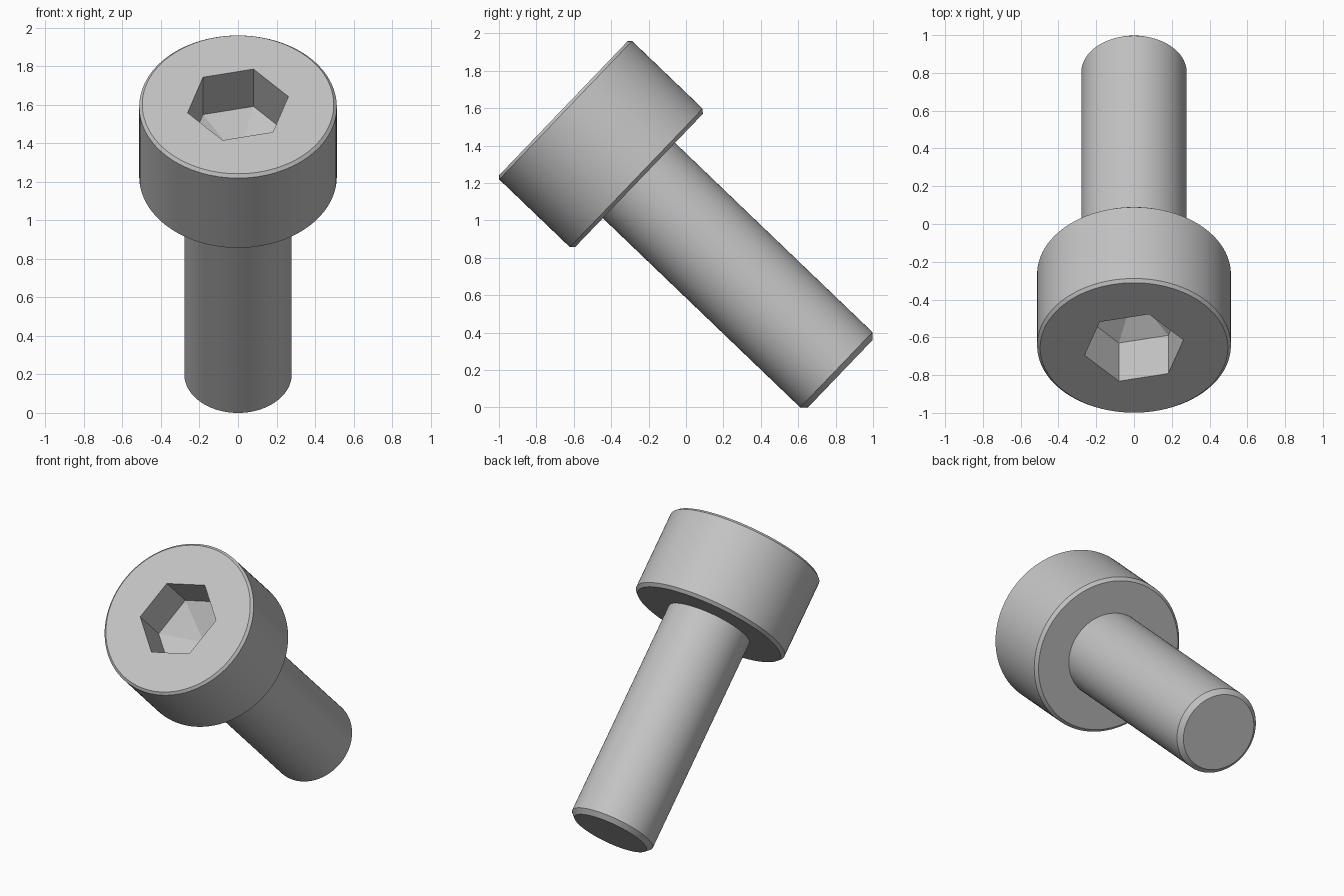
import bpy
import bmesh
from math import cos, sin, pi, radians
from mathutils import Vector

if "Cube" in bpy.data.objects:
    bpy.data.objects.remove(bpy.data.objects["Cube"], do_unlink=True)

SEGMENTS = 96
HEAD_R, HEAD_H = 0.513, 0.559
SHAFT_R, LENGTH = 0.279, 2.051
SOCKET_R, SOCKET_DEPTH, SOCKET_TIP = 0.268, 0.28, 0.395
SOCKET_TURN = radians(12.6)

steel = bpy.data.materials.new("steel grey")
steel.use_nodes = True
steel.diffuse_color = (0.55, 0.55, 0.55, 1)
steel.node_tree.nodes["Principled BSDF"].inputs["Base Color"].default_value = (0.55, 0.55, 0.55, 1)


def ring(bm, radius, z, count=SEGMENTS, turn=0.0):
    """Closed loop of vertices around the screw axis."""
    angles = [turn + 2 * pi * i / count for i in range(count)]
    return [bm.verts.new((radius * cos(a), radius * sin(a), z)) for a in angles]


def skin(bm, rings):
    """Join successive rings with quads."""
    for a, b in zip(rings, rings[1:]):
        n = len(a)
        for i in range(n):
            j = (i + 1) % n
            bm.faces.new((a[i], a[j], b[j], b[i]))


def loop_edges(bm, verts):
    return [bm.edges.get((verts[i - 1], verts[i])) for i in range(len(verts))]


def finish(bm, name):
    """Turn the mesh into a tilted object, its top centre at the origin."""
    bmesh.ops.recalc_face_normals(bm, faces=bm.faces)
    # The chamfer beside the outer wall must face away from the axis
    bm.faces.ensure_lookup_table()
    outer = max(bm.faces, key=lambda f: f.calc_center_median().xy.length)
    if outer.normal.xy.dot(outer.calc_center_median().xy) < 0:
        bmesh.ops.reverse_faces(bm, faces=bm.faces)
    mesh = bpy.data.meshes.new(name)
    bm.to_mesh(mesh)
    bm.free()
    mesh.materials.append(steel)
    mesh.shade_smooth()
    mesh.set_sharp_from_angle(angle=radians(18))
    obj = bpy.data.objects.new(name, mesh)
    obj.rotation_euler.x = radians(46.2)
    obj.location = Vector((0, -0.655, 1.6))
    bpy.context.collection.objects.link(obj)


# Head: chamfered cylinder with an open underside for the shaft
bm = bmesh.new()
profile = [(HEAD_R - 0.016, 0), (HEAD_R, -0.016), (HEAD_R, -HEAD_H + 0.02),
           (HEAD_R - 0.02, -HEAD_H), (SHAFT_R, -HEAD_H)]
rings = [ring(bm, r, z) for r, z in profile]
skin(bm, rings)

# Hexagonal socket with a shallow pointed floor
rim = ring(bm, SOCKET_R, 0, 6, SOCKET_TURN)
floor = ring(bm, SOCKET_R, -SOCKET_DEPTH, 6, SOCKET_TURN)
skin(bm, [rim, floor])
tip = bm.verts.new((0, 0, -SOCKET_TIP))
for i in range(6):
    bm.faces.new((floor[i - 1], floor[i], tip))

# Flat top face between the outer edge and the socket
bmesh.ops.triangle_fill(bm, use_beauty=True, use_dissolve=False,
                        edges=loop_edges(bm, rings[0]) + loop_edges(bm, rim))
finish(bm, "head")

# Shaft: plain cylinder with a chamfered tip
bm = bmesh.new()
profile = [(SHAFT_R, -HEAD_H), (SHAFT_R, -LENGTH + 0.03), (SHAFT_R - 0.03, -LENGTH)]
rings = [ring(bm, r, z) for r, z in profile]
skin(bm, rings)
bm.faces.new(rings[-1])
finish(bm, "shaft")
